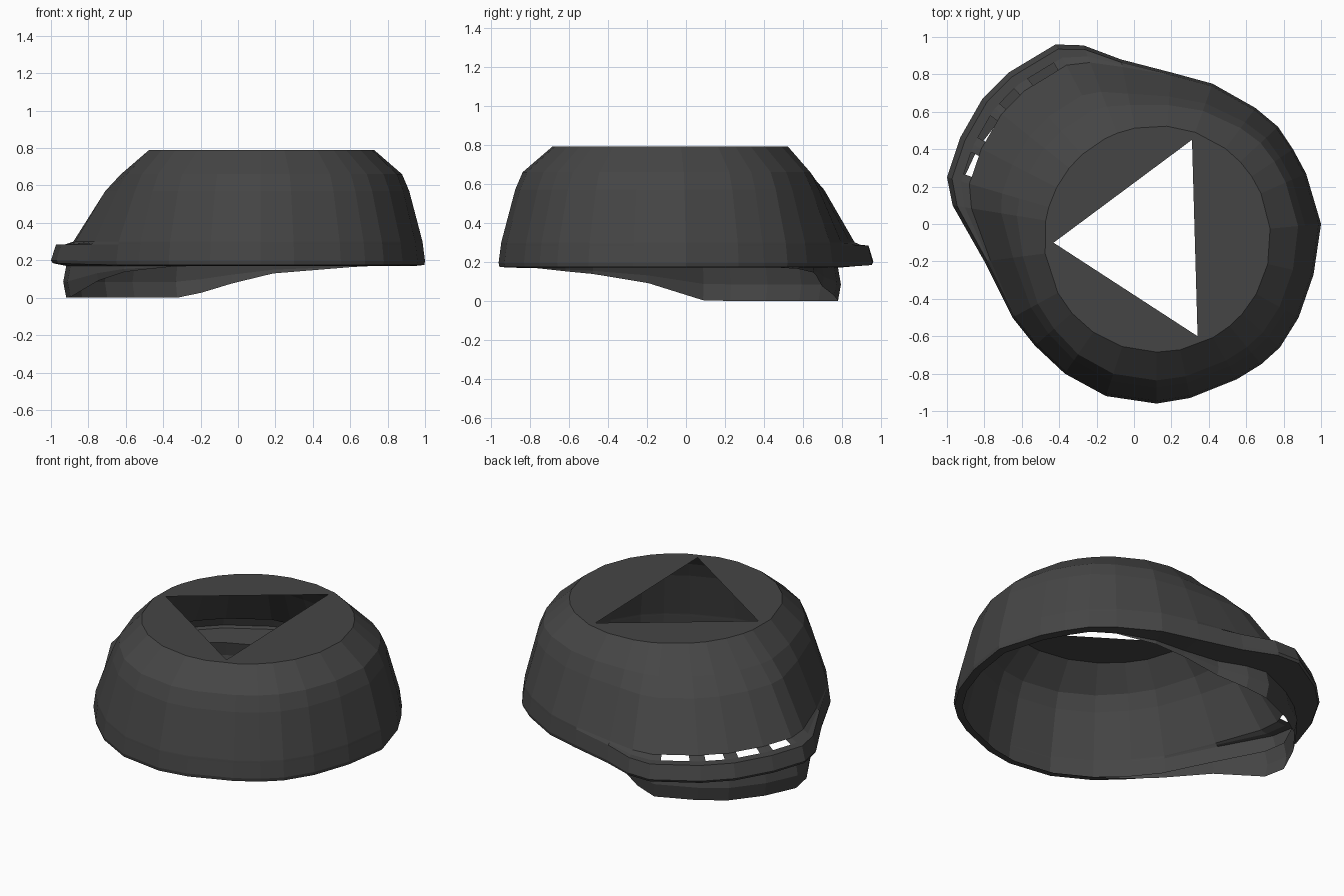
import bpy, bmesh
from math import atan2, degrees, hypot
from mathutils import Vector

if "Cube" in bpy.data.objects:
    bpy.data.objects.remove(bpy.data.objects["Cube"])

CX, CY, TOP_R = 0.125, -0.08, 0.605

# Outline of the bottom rim seen from above; the first seven points are the strap
OUTLINE = [(-.97, .1), (-1, .25), (-.93, .46), (-.81, .67), (-.67, .81), (-.42, .96), (-.27, .955),
           (-.07, .88), (.2, .81), (.42, .75), (.65, .62), (.77, .52), (.85, .4), (.92, .27), (1, 0),
           (.96, -.27), (.88, -.5), (.78, -.66), (.68, -.75), (.55, -.83), (.3, -.93), (.12, -.96),
           (-.15, -.92), (-.37, -.8), (-.53, -.65), (-.65, -.5), (-.8, -.2)]
STRAP = [.9, 1, 1, 1, 1, 1, .85, .35]
N = len(OUTLINE)

dark = bpy.data.materials.new("dark_grey")
dark.diffuse_color = (.06, .06, .06, 1)
dark.use_nodes = True
dark.node_tree.nodes["Principled BSDF"].inputs["Base Color"].default_value = dark.diffuse_color


def interp(x, pts):
    if x <= pts[0][0]:
        return pts[0][1]
    for (a, u), (b, v) in zip(pts, pts[1:]):
        if x <= b:
            return u + (v - u) * (x - a) / (b - a)
    return pts[-1][1]


def polar(i):
    dx, dy = OUTLINE[i][0] - CX, OUTLINE[i][1] - CY
    r = hypot(dx, dy)
    return Vector((dx / r, dy / r, 0)), r, degrees(atan2(dy, dx)) % 360


def point(i, r, z):
    return Vector((CX, CY, z)) + polar(i)[0] * r


def off_axis(i, axis):
    d = abs(polar(i)[2] - axis)
    return min(d, 360 - d)


def ring(plain, strap, z, z_strap=None):
    """Ring blended between the round side and the strap side of the shell."""
    pts = []
    for i in range(N):
        w = STRAP[i] if i < len(STRAP) else (.3 if i == N - 1 else 0)
        if z_strap is None:      # upper wall: smooth blend toward the bulge
            w = interp(off_axis(i, 140), [(25, 1), (100, 0)])
        f = plain + (strap - plain) * w
        pts.append(point(i, TOP_R + (polar(i)[1] - TOP_R) * f, z + ((z_strap or z) - z) * w))
    return pts


def make(name, bm):
    bmesh.ops.recalc_face_normals(bm, faces=bm.faces)
    me = bpy.data.meshes.new(name)
    bm.to_mesh(me)
    bm.free()
    me.materials.append(dark)
    ob = bpy.data.objects.new(name, me)
    bpy.context.collection.objects.link(ob)
    return ob


def loft(bm, rings):
    rows = [[bm.verts.new(p) for p in r] for r in rings]
    for a, b in zip(rows, rows[1:]):
        for i in range(N):
            j = (i + 1) % N
            bm.faces.new((a[i], a[j], b[j], b[i]))
    return rows


# Crown: curved wall and flat top with a triangular opening
slot_in = ring(.95, .78, .3, .3)
slot_out = ring(.953, .86, .295, .285)
bm = bmesh.new()
rows = loft(bm, [ring(0, 0, .79), ring(.55, .29, .66), ring(.69, .46, .57), slot_in])
tri = [bm.verts.new((x, y, .79)) for x, y in ((.31, .45), (-.43, -.1), (.34, -.6))]
edges = [bm.edges.new((tri[k], tri[(k + 1) % 3])) for k in range(3)]
edges += [bm.edges.get((rows[0][i], rows[0][(i + 1) % N])) for i in range(N)]
bmesh.ops.triangle_fill(bm, edges=edges, use_beauty=True, normal=(0, 0, 1))
make("crown", bm)

# Rim and strap: raised ledge at the back left, outer edge, underside flange
lip_r = []
for i in range(N):
    _, r, a = polar(i)
    lip_r.append(r - interp(a, [(50, .05), (110, .21), (125, .2), (142, .14), (160, .09), (190, .05)]))
flange = [point(i, lip_r[i], .17) for i in range(N)]
bm = bmesh.new()
loft(bm, [slot_out, ring(.957, .95, .285, .284), ring(1, 1, .195, .2),
          ring(.985, .985, .175, .185), flange])
make("rim_and_strap", bm)

# Slot tabs: join crown to rim everywhere except the gaps in the strap
bm = bmesh.new()
for i in range(N):
    j = (i + 1) % N
    spans = [(0, .2), (.8, 1)] if 1 <= i <= 4 else [(0, 1)]
    for s, t in spans:
        quad = [slot_in[i].lerp(slot_in[j], s), slot_in[i].lerp(slot_in[j], t),
                slot_out[i].lerp(slot_out[j], t), slot_out[i].lerp(slot_out[j], s)]
        bm.faces.new([bm.verts.new(p) for p in quad])
bmesh.ops.remove_doubles(bm, verts=bm.verts, dist=1e-5)
make("slot_tabs", bm)

# Lower lip: band dropping from the rim to the ground below the strap
bm = bmesh.new()
low, mid = [], []
for i in range(N):
    drop = interp(off_axis(i, 143), [(27, .17), (48, .06), (58, .04), (95, 0)])
    mid.append(point(i, lip_r[i] + .1 * drop, .17 - drop * .5))
    low.append(point(i, lip_r[i], .17 - drop))
rows = [[bm.verts.new(p) for p in r] for r in (flange, mid, low)]
for a, b in zip(rows, rows[1:]):
    for i in range(N):
        j = (i + 1) % N
        if min(low[i].z, low[j].z) < .169:
            bm.faces.new((a[i], a[j], b[j], b[i]))
bmesh.ops.delete(bm, geom=[v for v in bm.verts if not v.link_faces], context='VERTS')
bmesh.ops.remove_doubles(bm, verts=bm.verts, dist=1e-5)
make("lower_lip", bm)
